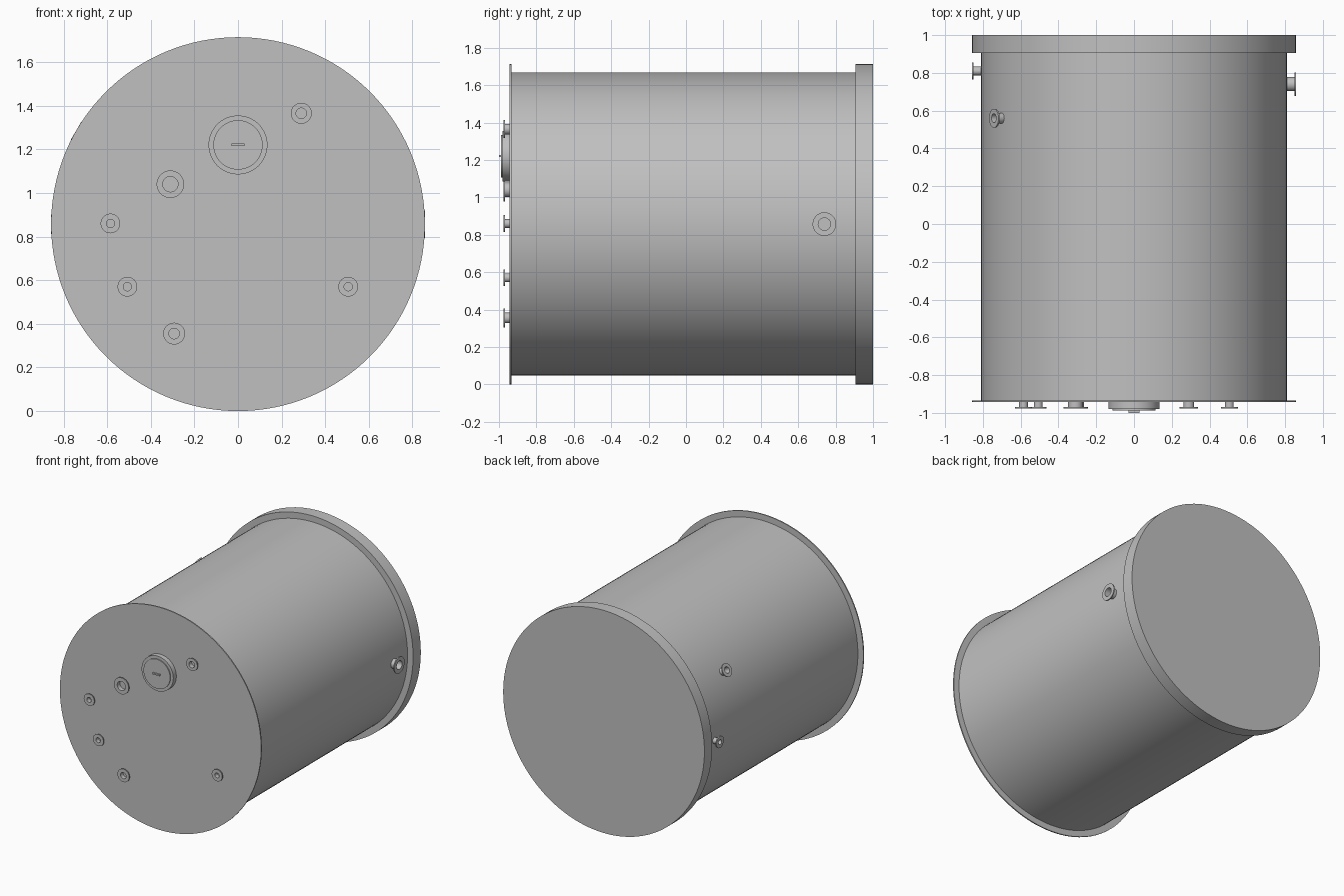
import bpy, bmesh, math
from mathutils import Matrix, Vector

cube = bpy.data.objects.get("Cube")
if cube:
    bpy.data.objects.remove(cube, do_unlink=True)

steel = bpy.data.materials.new("grey_steel")
steel.use_nodes = True
GREY = (0.53, 0.53, 0.53, 1)
steel.diffuse_color = GREY
steel.node_tree.nodes["Principled BSDF"].inputs["Base Color"].default_value = GREY

AXIS_Z = 0.857   # height of the drum axis
SHELL_R = 0.81
RIM_R = 0.857
FRONT = Vector((0, -1, 0))


def finish(name, bm):
    """Turn a bmesh into a grey object with smooth sides and sharp rims."""
    bmesh.ops.remove_doubles(bm, verts=bm.verts, dist=1e-5)
    bmesh.ops.recalc_face_normals(bm, faces=bm.faces)
    mesh = bpy.data.meshes.new(name)
    bm.to_mesh(mesh)
    bm.free()
    mesh.materials.append(steel)
    obj = bpy.data.objects.new(name, mesh)
    bpy.context.collection.objects.link(obj)
    bpy.ops.object.select_all(action='DESELECT')
    obj.select_set(True)
    bpy.context.view_layer.objects.active = obj
    bpy.ops.object.shade_smooth_by_angle(angle=math.radians(30))
    return obj


def lathe(name, profile, origin, direction, steps=48):
    """Revolve (radius, distance) points around an axis."""
    bm = bmesh.new()
    verts = [bm.verts.new((r, 0, d)) for r, d in profile]
    edges = [bm.edges.new(pair) for pair in zip(verts, verts[1:])]
    bmesh.ops.spin(bm, geom=verts + edges, cent=(0, 0, 0), axis=(0, 0, 1),
                   angle=math.tau, steps=steps)
    turn = Vector(direction).to_track_quat('Z', 'Y').to_matrix().to_4x4()
    bm.transform(Matrix.Translation(origin) @ turn)
    return finish(name, bm)


def disc(name, radius, y_back, y_front, x=0, z=AXIS_Z, steps=128):
    depth = y_back - y_front
    return lathe(name, [(0, 0), (radius, 0), (radius, depth), (0, depth)],
                 (x, y_back, z), FRONT, steps)


def nozzle(name, origin, direction, flange, bore, length, sink=0.0):
    """Short open pipe with a thin flange at its outer end."""
    wall = bore + 0.004
    lip = length - 0.008
    lathe(name, [(0, 0.001), (bore, 0.001), (bore, length), (flange, length),
                 (flange, lip), (wall, lip), (wall, -sink)], origin, direction)


# Drum: shell, thin front plate and thick back cap
disc("drum_shell", SHELL_R, 0.91, -0.935)
disc("front_plate", RIM_R, -0.934, -0.943)
disc("back_cap", RIM_R, 1.0, 0.906)

# Manhole with raised cover and a bar handle
disc("manhole_ring", 0.135, -0.943, -0.98, z=1.22, steps=64)
disc("manhole_cover", 0.113, -0.98, -0.988, z=1.22, steps=64)
bm = bmesh.new()
bmesh.ops.create_cube(bm, size=1, matrix=Matrix.Translation((0, -0.993, 1.22))
                      @ Matrix.Diagonal((0.06, 0.014, 0.011, 1)))
finish("manhole_handle", bm)

# Front nozzles: x, z, flange radius, bore radius
front_nozzles = [
    (0.29, 1.365, 0.048, 0.024),
    (-0.31, 1.04, 0.063, 0.035),
    (-0.585, 0.86, 0.045, 0.019),
    (-0.507, 0.57, 0.045, 0.019),
    (0.505, 0.57, 0.045, 0.019),
    (-0.293, 0.355, 0.05, 0.024),
]
for i, (x, z, flange, bore) in enumerate(front_nozzles, 1):
    nozzle(f"front_nozzle_{i}", (x, -0.943, z), FRONT, flange, bore, 0.034)

# Shell nozzles: angle around the drum, y, flange radius, bore radius
shell_nozzles = [
    ("left_nozzle", 0, 0.74, 0.063, 0.033),
    ("right_rear_nozzle", 180, 0.81, 0.045, 0.019),
    ("right_upper_nozzle", 150, 0.56, 0.05, 0.024),
]
for name, angle, y, flange, bore in shell_nozzles:
    a = math.radians(angle)
    out = Vector((math.cos(a), 0, math.sin(a)))
    nozzle(name, out * SHELL_R + Vector((0, y, AXIS_Z)), out,
           flange, bore, RIM_R - SHELL_R, sink=0.01)
